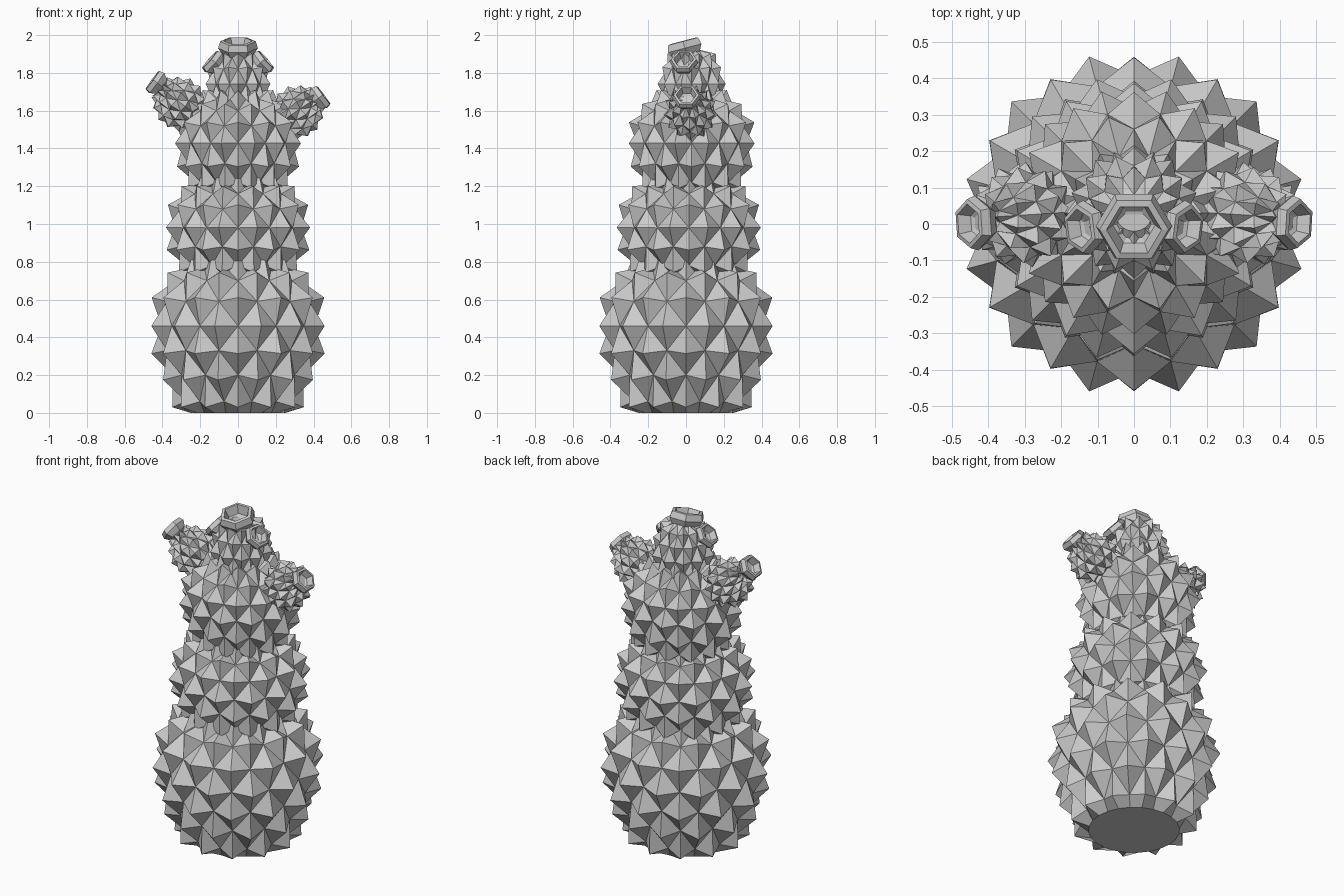
import bpy, bmesh, math
from mathutils import Vector

if "Cube" in bpy.data.objects:
    bpy.data.objects.remove(bpy.data.objects["Cube"])

grey = bpy.data.materials.new("plain grey")
grey.use_nodes = True
grey.diffuse_color = (0.6, 0.6, 0.6, 1)
grey.node_tree.nodes["Principled BSDF"].inputs["Base Color"].default_value = (0.6, 0.6, 0.6, 1)


def lathe(name, profile, cols, base, axis=(0, 0, 1), spike=0.0, phase=0, flat_ends=False):
    """Revolve (radius, height) points; every second vertex is pulled out into a spike."""
    bm = bmesh.new()
    rings = []
    last = len(profile) - 1
    for j, (r, z) in enumerate(profile):
        r0, z0 = profile[max(j - 1, 0)]
        r1, z1 = profile[min(j + 1, last)]
        out = Vector((z1 - z0, r0 - r1)).normalized()
        ring = []
        for i in range(cols):
            push = spike if 0 < j < last and (i + j + phase) % 2 == 0 else 0
            a = math.pi / 2 + math.tau * i / cols
            rr = r + push * out.x
            ring.append(bm.verts.new((rr * math.cos(a), rr * math.sin(a), z + push * out.y)))
        rings.append(ring)
    for low, high in zip(rings, rings[1:]):
        for i in range(cols):
            k = (i + 1) % cols
            quad = [low[i], low[k], high[k], high[i]]
            if spike and abs(low[i].co.xy.length - low[k].co.xy.length) > 1e-4:
                # Split along the ridge that joins neighbouring spikes to the valleys
                if low[i].co.xy.length > low[k].co.xy.length:
                    bm.faces.new((low[i], low[k], high[i]))
                    bm.faces.new((low[k], high[k], high[i]))
                else:
                    bm.faces.new((low[i], low[k], high[k]))
                    bm.faces.new((low[i], high[k], high[i]))
            else:
                bm.faces.new(quad)
    bm.faces.new(rings[0][::-1])
    bm.faces.new(rings[-1])
    mesh = bpy.data.meshes.new(name)
    bm.to_mesh(mesh)
    bm.free()
    mesh.materials.append(grey)
    ob = bpy.data.objects.new(name, mesh)
    bpy.context.collection.objects.link(ob)
    ob.location = base
    d = Vector(axis).normalized()
    tilt = math.acos(d.z)
    ob.rotation_euler = (0, tilt, math.atan2(d.y, d.x)) if tilt > 1e-4 else (0, 0, 0)
    return ob


def flower(name, size, base, axis):
    """Six-sided cup with a thick rim and a sunken floor."""
    cup = [(0.45, 0), (0.75, 0.2), (1, 0.6), (0.9, 0.95), (0.72, 0.98), (0.55, 0.5), (0.4, 0.42)]
    lathe(name, [(r * size, z * size) for r, z in cup], 6, base, axis)


# Stacked body segments
lathe("lower_body", [(0.25, 0), (0.285, 0.06), (0.345, 0.2), (0.39, 0.33), (0.405, 0.46),
      (0.39, 0.59), (0.33, 0.7), (0.25, 0.77), (0.1, 0.8)], 24, (0, 0, 0), spike=0.07, phase=1)
lathe("middle_body", [(0.2, 0.72), (0.275, 0.78), (0.32, 0.88), (0.335, 0.98),
      (0.315, 1.08), (0.265, 1.16), (0.2, 1.21), (0.08, 1.23)], 24, (0, 0.015, 0), spike=0.06)
lathe("upper_body", [(0.16, 1.16), (0.225, 1.22), (0.27, 1.32), (0.29, 1.43), (0.28, 1.52),
      (0.23, 1.6), (0.16, 1.66), (0.06, 1.69)], 24, (0, 0.03, 0), spike=0.055)
lathe("top_stem", [(0.12, 1.58), (0.14, 1.66), (0.145, 1.74), (0.13, 1.82), (0.1, 1.88),
      (0.05, 1.92)], 20, (0, 0.03, 0), spike=0.035)

# Arms grow out of the upper body
arm = [(0.06, 0), (0.095, 0.04), (0.115, 0.09), (0.11, 0.14), (0.085, 0.19), (0.05, 0.225), (0.02, 0.235)]
lathe("left_arm", arm, 20, (0.22, 0.03, 1.53), (0.8, -0.05, 0.55), spike=0.03)
lathe("right_arm", arm, 20, (-0.22, 0.03, 1.57), (-0.77, -0.05, 0.6), spike=0.03)

# Flowers on the arm tips and on the crown
flower("left_arm_flower", 0.075, (0.395, 0.005, 1.64), (0.8, -0.05, 0.6))
flower("right_arm_flower", 0.075, (-0.395, 0.005, 1.72), (-0.75, -0.05, 0.55))
flower("crown_flower", 0.105, (0, 0.01, 1.87), (0, -0.25, 0.95))
for side, label in ((1, "left"), (-1, "right")):
    flower(label + "_crown_flower", 0.075, (side * 0.095, -0.005, 1.825), (side * 0.75, -0.1, 0.65))
